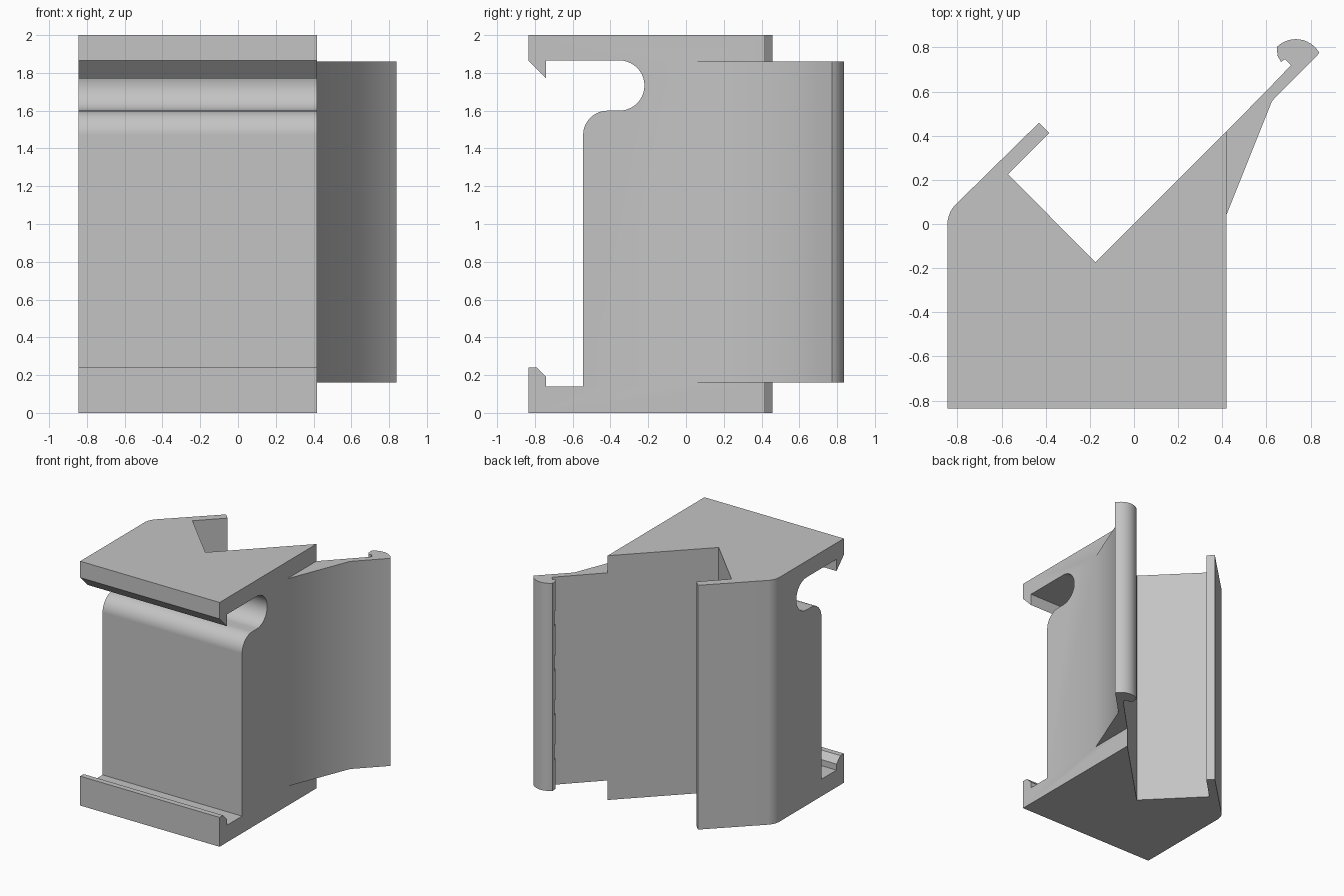
import bpy, bmesh
from math import radians, cos, sin
from mathutils import Vector

cube = bpy.data.objects.get("Cube")
if cube:
    bpy.data.objects.remove(cube, do_unlink=True)

grey = bpy.data.materials.new("plain_grey")
grey.use_nodes = True
grey.diffuse_color = (0.55, 0.55, 0.55, 1)
grey.node_tree.nodes["Principled BSDF"].inputs["Base Color"].default_value = (0.55, 0.55, 0.55, 1)


def arc(cx, cy, r, start, end, n=10):
    angles = [radians(start + (end - start) * i / n) for i in range(n + 1)]
    return [(cx + r * cos(a), cy + r * sin(a)) for a in angles]


def prism(name, profile, low, high, along="z"):
    """Extrude a flat profile along z (profile in x, y) or x (profile in y, z)."""
    place = (lambda a, b: (a, b, low)) if along == "z" else (lambda a, b: (low, a, b))
    step = Vector((0, 0, high - low)) if along == "z" else Vector((high - low, 0, 0))
    bm = bmesh.new()
    face = bm.faces.new([bm.verts.new(place(*p)) for p in profile])
    new = bmesh.ops.extrude_face_region(bm, geom=[face], use_keep_orig=True)["geom"]
    bmesh.ops.translate(bm, vec=step, verts=[g for g in new if isinstance(g, bmesh.types.BMVert)])
    bmesh.ops.recalc_face_normals(bm, faces=bm.faces)
    mesh = bpy.data.meshes.new(name)
    bm.to_mesh(mesh)
    bm.free()
    mesh.materials.append(grey)
    obj = bpy.data.objects.new(name, mesh)
    bpy.context.collection.objects.link(obj)
    return obj


def combine(target, other, operation):
    mod = target.modifiers.new(operation.lower(), "BOOLEAN")
    mod.operation, mod.object, mod.solver = operation, other, "EXACT"
    bpy.context.view_layer.objects.active = target
    bpy.ops.object.modifier_apply(modifier=mod.name)
    bpy.data.objects.remove(other, do_unlink=True)


# Block with a V-shaped back and a short flange
plan = [(-0.845, -0.835), (0.418, -0.835), (0.418, 0.418), (-0.174, -0.174),
        (-0.57, 0.225), (-0.383, 0.412), (-0.43, 0.459)]
plan += arc(-0.715, -0.003, 0.13, 135, 180)
body = prism("clip_body", plan, 0, 2)

# Side outline: hooked lips, round relief slot and shoulder
side = [(-0.9, 0.24), (-0.9, -0.1), (0.7, -0.1), (0.7, 2.1), (-0.9, 2.1), (-0.9, 1.866),
        (-0.835, 1.866), (-0.74, 1.77), (-0.74, 1.866)]
side += arc(-0.353, 1.733, 0.133, 90, -90, 20)
side += arc(-0.415, 1.47, 0.13, 90, 180)
side += [(-0.545, 0.14), (-0.74, 0.14), (-0.74, 0.19), (-0.79, 0.24)]
combine(body, prism("side_outline", side, -1, 1, "x"), "INTERSECT")

# Wing ending in a rounded hook
wing_plan = [(0.3, 0.2), (0.418, 0.04), (0.625, 0.557)]
wing_plan += arc(0.733, 0.715, 0.122, 29, 135, 14)
wing_plan += [(0.648, 0.775), (0.684, 0.747), (0.711, 0.72), (0.655, 0.66), (0.418, 0.418)]
wing = prism("wing", wing_plan, 0.16, 1.86)
combine(body, wing, "UNION")

# Small teeth along the hook lip
tooth_plan = [(0.66, 0.785), (0.648, 0.765), (0.666, 0.734), (0.684, 0.747), (0.69, 0.76)]
length, gap = 0.24, 0.125
for i in range(5):
    low = 0.16 + i * (length + gap)
    combine(body, prism("tooth", tooth_plan, low, low + length), "UNION")

bpy.ops.object.select_all(action="DESELECT")
body.select_set(True)
bpy.context.view_layer.objects.active = body
bpy.ops.object.shade_smooth_by_angle(angle=radians(30))
weighted = body.modifiers.new("flat_face_normals", "WEIGHTED_NORMAL")
weighted.keep_sharp = True
